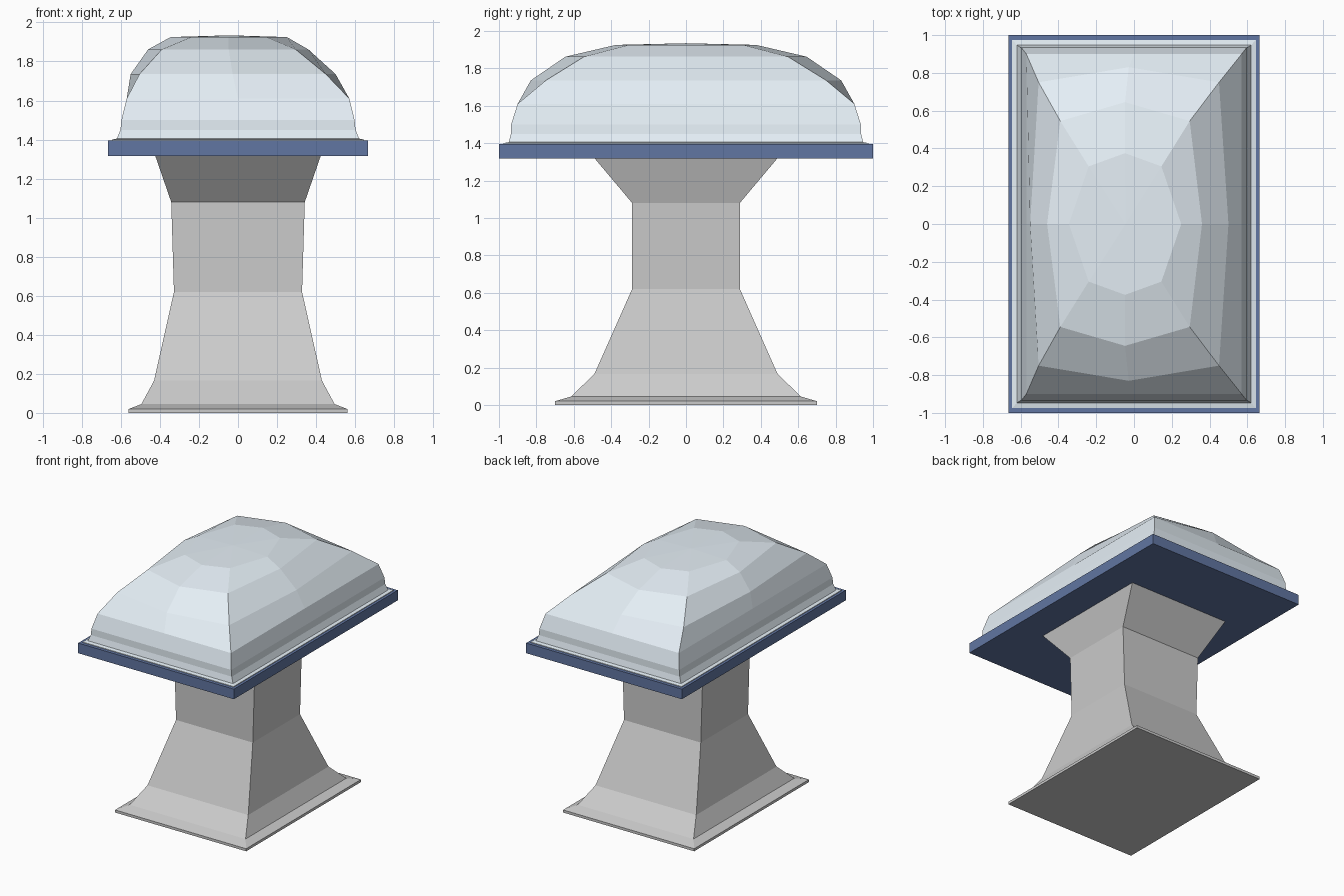
import bpy, bmesh

if "Cube" in bpy.data.objects:
    bpy.data.objects.remove(bpy.data.objects["Cube"])


def material(name, color):
    m = bpy.data.materials.new(name)
    m.diffuse_color = color
    m.use_nodes = True
    m.node_tree.nodes["Principled BSDF"].inputs["Base Color"].default_value = m.diffuse_color
    return m


def loft(name, rings, mat=None, apex=None):
    """Skin a stack of rings, closing the bottom and capping or peaking the top."""
    bm = bmesh.new()
    loops = [[bm.verts.new(p) for p in ring] for ring in rings]
    n = len(loops[0])
    for a, b in zip(loops, loops[1:]):
        for i in range(n):
            j = (i + 1) % n
            bm.faces.new((a[i], a[j], b[j], b[i]))
    bm.faces.new(loops[0][::-1])
    top = loops[-1]
    if apex:
        tip = bm.verts.new(apex)
        for i in range(n):
            bm.faces.new((top[i], top[(i + 1) % n], tip))
    else:
        bm.faces.new(top)
    bmesh.ops.recalc_face_normals(bm, faces=bm.faces[:])
    mesh = bpy.data.meshes.new(name)
    bm.to_mesh(mesh)
    bm.free()
    obj = bpy.data.objects.new(name, mesh)
    bpy.context.collection.objects.link(obj)
    if mat:
        mesh.materials.append(mat)
    return obj


def rect(x, y, z):
    return [(-x, -y, z), (x, -y, z), (x, y, z), (-x, y, z)]


def facet_ring(z, left_mid, left, right, right_mid, y, y_mid):
    """Eight-sided ring: four corners plus four side midpoints."""
    c = (left + right) / 2
    return [(left, -y, z), (c, -y_mid, z), (right, -y, z), (right_mid, 0, z),
            (right, y, z), (c, y_mid, z), (left, y, z), (left_mid, 0, z)]


def box_ring(z, x, y):
    return facet_ring(z, -x, -x, x, x, y, y)


blue = material("frame_blue", (0.12, 0.18, 0.36, 1))
pale = material("pale_cushion", (0.78, 0.86, 0.92, 1))

# Flared pedestal with a thin foot plate
loft("pedestal", [rect(x, y, z) for x, y, z in (
    (0.56, 0.70, 0.0), (0.56, 0.70, 0.02), (0.495, 0.615, 0.045),
    (0.43, 0.49, 0.165), (0.328, 0.288, 0.62), (0.342, 0.288, 1.08),
    (0.425, 0.49, 1.32))])

# Blue slab
loft("slab", [rect(0.665, 1.0, 1.317), rect(0.665, 1.0, 1.395)], blue)

# Faceted dome, slightly offset towards -x at the crown
loft("dome", [
    box_ring(1.39, 0.645, 0.975),
    box_ring(1.40, 0.645, 0.975),
    box_ring(1.405, 0.62, 0.947),
    box_ring(1.45, 0.602, 0.936),
    box_ring(1.50, 0.597, 0.935),
    box_ring(1.61, 0.57, 0.90),
    facet_ring(1.735, -0.55, -0.505, 0.45, 0.50, 0.75, 0.83),
    facet_ring(1.862, -0.46, -0.39, 0.295, 0.36, 0.545, 0.645),
    facet_ring(1.925, -0.345, -0.24, 0.145, 0.25, 0.305, 0.375),
], pale, apex=(-0.045, 0, 1.934))
